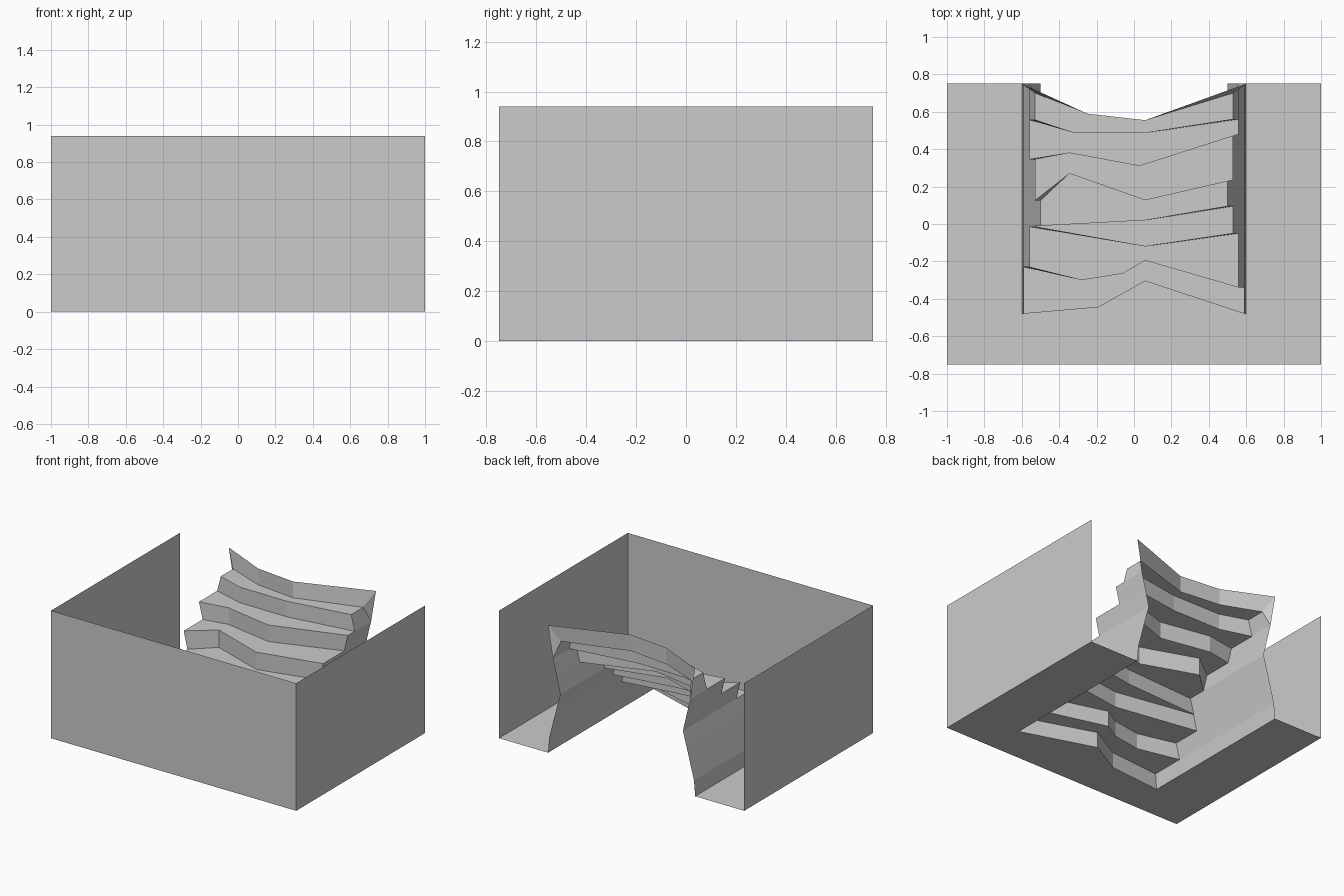
import bpy, bmesh

if "Cube" in bpy.data.objects:
    bpy.data.objects.remove(bpy.data.objects["Cube"])

H, W, D = 0.94, 1.0, 0.75

# riser outlines seen from above, front (bottom) to back (top):
# left y, inner (x, y) points, right y
RISERS = [
    (-0.48, [(-0.19, -0.445), (0.06, -0.305)], -0.48),
    (-0.23, [(-0.28, -0.30), (-0.06, -0.265), (0.06, -0.195)], -0.34),
    (-0.015, [(0.06, -0.12)], -0.05),
    (-0.01, [(0.06, 0.02)], 0.095),
    (0.125, [(-0.345, 0.27), (0.06, 0.127)], 0.235),
    (0.345, [(-0.345, 0.38), (0.03, 0.31)], 0.48),
    (0.557, [(-0.33, 0.49), (0.06, 0.487)], 0.56),
    (0.70, [(-0.25, 0.59), (0.06, 0.555)], 0.70),
]
# half width and height of each level
HALF = [0.60, 0.59, 0.56, 0.53, 0.50, 0.53, 0.56, 0.53, 0.60]
Z = [0, 0.115, 0.23, 0.345, 0.455, 0.583, 0.705, 0.82, H]


def build(name, faces):
    bm = bmesh.new()
    for f in faces:
        bm.faces.new([bm.verts.new(p) for p in f])
    bmesh.ops.remove_doubles(bm, verts=bm.verts, dist=0.0005)
    bmesh.ops.recalc_face_normals(bm, faces=bm.faces)
    mesh = bpy.data.meshes.new(name)
    bm.to_mesh(mesh)
    bm.free()
    ob = bpy.data.objects.new(name, mesh)
    bpy.context.collection.objects.link(ob)
    return ob


def outline(riser, level):
    """Riser line at a level; the top lip flares to the back corners."""
    yl, inner, yr = RISERS[riser]
    if level == 8:
        yl = yr = D
    pts = [(-HALF[level], yl)] + inner + [(HALF[level], yr)]
    return [(x, y, Z[level]) for x, y in pts]


# outer walls: front, left and right sheets
corners = [(-W, D), (-W, -D), (W, -D), (W, D)]
build("outer_walls", [[(*a, 0), (*b, 0), (*b, H), (*a, H)]
                      for a, b in zip(corners, corners[1:])])

# floor with the stair opening cut from the back
build("floor", [[(-W, D, 0), (-W, -D, 0), (W, -D, 0), (W, D, 0), (0.6, D, 0)]
                + outline(0, 0)[::-1] + [(-0.6, D, 0)]])

# rough stairs: upright risers and flat treads
stairs = []
for k in range(8):
    lo, hi = outline(k, k), outline(k, k + 1)
    for i in range(len(lo) - 1):
        stairs.append([lo[i], lo[i + 1], hi[i + 1], hi[i]])
    if k < 7:
        stairs.append(hi + outline(k + 1, k + 1)[::-1])
build("stairs", stairs)

# pinched side walls below the stairs, open at the back
for name, s, end in (("left_stair_wall", -1, 0), ("right_stair_wall", 1, 2)):
    faces = []
    for k in range(7):
        y = RISERS[k][end]
        back = RISERS[7][end] if k == 6 else D
        faces.append([(s * HALF[k], y, Z[k]), (s * HALF[k], D, Z[k]),
                      (s * HALF[k + 1], back, Z[k + 1]),
                      (s * HALF[k + 1], y, Z[k + 1])])
    faces.append([(s * HALF[6], D, Z[6]), (s * HALF[8], D, H),
                  (s * HALF[7], RISERS[7][end], Z[7])])
    build(name, faces)
